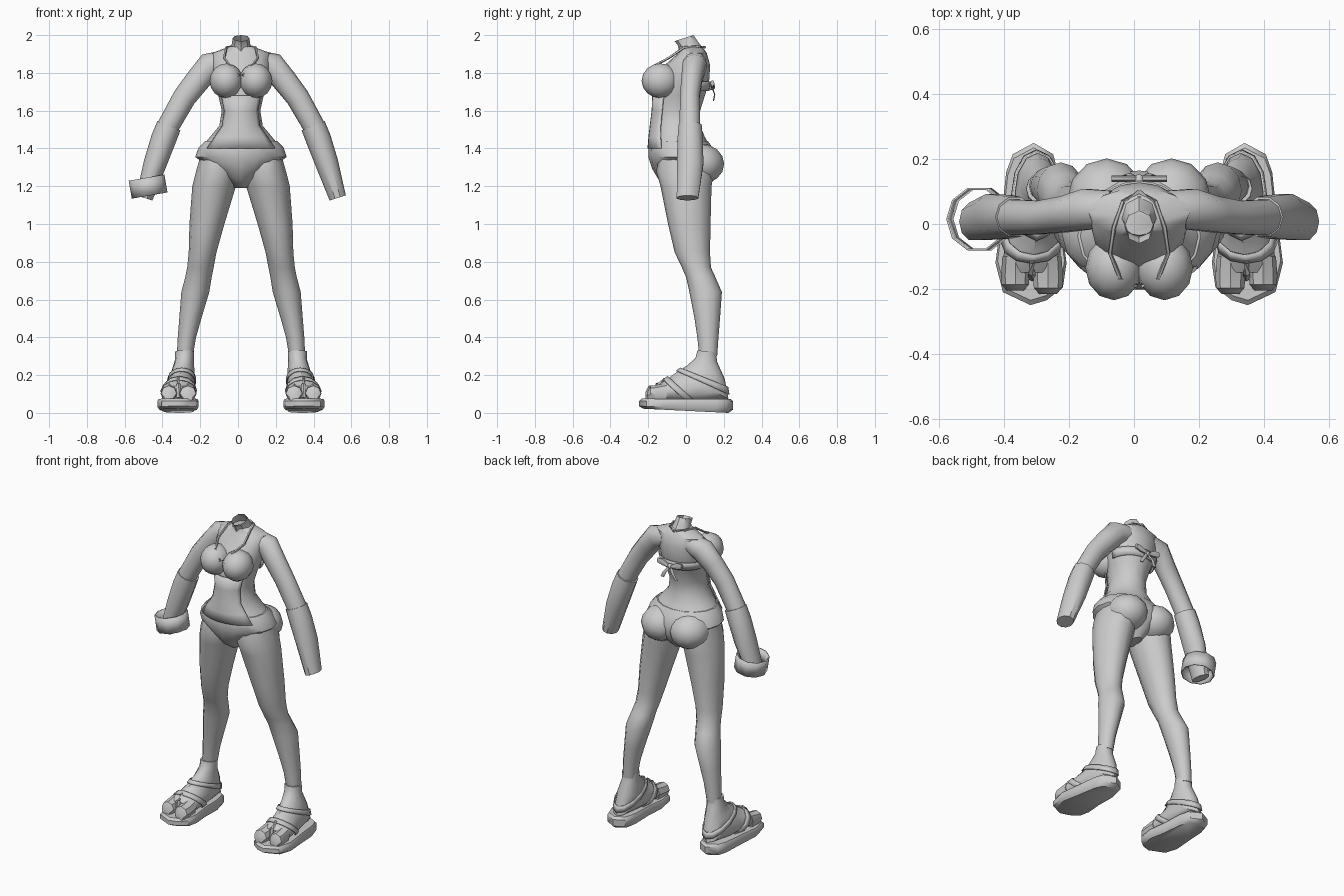
import bpy, bmesh, math
from mathutils import Vector

if "Cube" in bpy.data.objects:
    bpy.data.objects.remove(bpy.data.objects["Cube"])

CX = 0.016  # body centre line


def oval(c, u, v, n=12, a0=0.0, a1=None):
    """Points on an ellipse, or on an arc when a1 is given."""
    c, u, v = Vector(c), Vector(u), Vector(v)
    if a1 is None:
        angs = [2 * math.pi * i / n for i in range(n)]
    else:
        angs = [a0 + (a1 - a0) * i / n for i in range(n + 1)]
    return [c + u * math.cos(a) + v * math.sin(a) for a in angs]


def level(z, x0, x1, y0, y1, n=12, **k):
    return oval(((x0 + x1) / 2, (y0 + y1) / 2, z), ((x1 - x0) / 2, 0, 0), (0, (y1 - y0) / 2, 0), n, **k)


def finish(name, bm, side, thick=0, angle=42):
    for v in bm.verts:
        v.co.x = CX + side * v.co.x
    bmesh.ops.recalc_face_normals(bm, faces=bm.faces)
    me = bpy.data.meshes.new(name)
    bm.to_mesh(me)
    bm.free()
    ob = bpy.data.objects.new(name, me)
    bpy.context.collection.objects.link(ob)
    if thick:
        m = ob.modifiers.new("thickness", 'SOLIDIFY')
        m.thickness, m.offset = thick, 0
    bpy.ops.object.select_all(action='DESELECT')
    ob.select_set(True)
    bpy.context.view_layer.objects.active = ob
    bpy.ops.object.shade_smooth_by_angle(angle=math.radians(angle))
    return ob


def loft(name, rings, side=1, closed=True, caps=(True, True), thick=0):
    bm = bmesh.new()
    rows = [[bm.verts.new(p) for p in r] for r in rings]
    n = len(rows[0])
    for a, b in zip(rows, rows[1:]):
        for i in range(n if closed else n - 1):
            j = (i + 1) % n
            bm.faces.new((a[i], a[j], b[j], b[i]))
    if closed:
        for want, r in zip(caps, (rows[0], rows[-1])):
            if want:
                bm.faces.new(r)
    return finish(name, bm, side, thick)


def blob(name, c, r, side=1, seg=12, rows=8):
    bm = bmesh.new()
    bmesh.ops.create_uvsphere(bm, u_segments=seg, v_segments=rows, radius=1)
    for v in bm.verts:
        v.co = Vector([c[i] + v.co[i] * r[i] for i in range(3)])
    return finish(name, bm, side)


def limb(path, n=10):
    """Rings across a path in the xz plane: (x, y, z, radius, y radius)."""
    rings = []
    for i, (x, y, z, r, ry) in enumerate(path):
        a, b = path[max(i - 1, 0)], path[min(i + 1, len(path) - 1)]
        d = Vector((b[0] - a[0], 0, b[2] - a[2])).normalized()
        rings.append(oval((x, y, z), (-d.z * r, 0, d.x * r), (0, ry, 0), n))
    return rings


def tube(name, pts, r, side=1):
    rings = []
    for i, p in enumerate(pts):
        d = Vector(pts[min(i + 1, len(pts) - 1)]) - Vector(pts[max(i - 1, 0)])
        u = d.orthogonal().normalized()
        rings.append(oval(p, u * r, d.cross(u).normalized() * r, 5))
    return loft(name, rings, side)


# Torso: z, half width, front y, back y
TORSO = [(1.94, .06, -.035, .085), (1.905, .155, -.04, .11), (1.84, .152, -.115, .128),
         (1.75, .145, -.15, .122), (1.68, .12, -.165, .10), (1.60, .102, -.168, .075),
         (1.52, .115, -.178, .075), (1.46, .165, -.185, .10), (1.40, .215, -.19, .135)]
loft("torso", [level(z, -w, w, f, b, 16) for z, w, f, b in TORSO])

# Front swimsuit panel lying just over the belly
loft("suit_front_panel", [level(z, -w - .006, w + .006, f - .01, b, 10, a0=math.pi * 1.2, a1=math.pi * 1.8)
                          for z, w, f, b in TORSO[4:]], closed=False, thick=.008)

# Swimsuit briefs
BRIEFS = [(1.44, .19, -.19, .115), (1.405, .225, -.197, .14), (1.355, .242, -.2, .165),
          (1.29, .155, -.178, .16), (1.235, .075, -.145, .13), (1.19, .035, -.08, .08)]
loft("suit_briefs", [level(z, -w, w, f, b, 16) for z, w, f, b in BRIEFS])

# Open neck, tilted forward
loft("neck", [oval((0, .028, 1.915), (.062, 0, 0), (0, .065, .012), 8),
              oval((0, .01, 1.955), (.048, 0, 0), (0, .052, .012), 8),
              oval((0, -.01, 1.984), (.045, 0, 0), (0, .05, .016), 8)], caps=(True, False))

# Back band and bow
loft("suit_back_band", [level(z, -w, w, -.13, b, 12, a0=0, a1=math.pi)
                        for z, w, b in ((1.755, .152, .13), (1.705, .138, .12))], closed=False, thick=.006)
blob("bow_knot", (0, .135, 1.725), (.016, .02, .016), seg=8, rows=6)

ARM = [(.085, .045, 1.86, .06, .06), (.165, .045, 1.838, .072, .066), (.23, .03, 1.76, .066, .058),
       (.30, .02, 1.67, .062, .054), (.393, .02, 1.505, .058, .058), (.42, .02, 1.44, .055, .058)]
SLEEVE = [(.382, .022, 1.52, .066, .064), (.41, .022, 1.45, .067, .07),
          (.455, .022, 1.32, .061, .074), (.512, .008, 1.138, .045, .06)]
# Leg: z, inner x, outer x, front y, back y
LEG = [(1.36, .03, .215, -.14, .13), (1.28, .015, .238, -.158, .15), (1.2, .027, .258, -.135, .135),
       (1.0, .088, .273, -.095, .13), (.85, .13, .277, -.06, .127), (.77, .145, .285, -.022, .132),
       (.72, .155, .295, .0, .155), (.64, .168, .316, .018, .19), (.5, .21, .327, .045, .18),
       (.4, .238, .335, .06, .172), (.3, .255, .34, .07, .165)]
# Foot: rear (y, z), front (y, z), centre x, half width
FOOT = [((.158, .325), (.06, .33), .298, .05), ((.165, .27), (.05, .29), .30, .05),
        ((.205, .18), (.005, .25), .308, .062), ((.225, .075), (-.05, .215), .318, .072),
        ((.08, .06), (-.085, .19), .325, .08), ((-.08, .06), (-.115, .17), .33, .088),
        ((-.15, .06), (-.15, .145), .33, .085)]
SOLE = [(.235, -.195), (.285, -.235), (.335, -.25), (.42, -.21), (.443, -.12), (.425, .02),
        (.41, .16), (.39, .215), (.325, .25), (.265, .215), (.245, .14), (.24, .0), (.224, -.12)]


def foot_ring(b, f, x, w, grow=0):
    b, f = Vector((x, *b)), Vector((x, *f))
    h = (f - b) / 2
    return oval((b + f) / 2, h + h.normalized() * grow, (w + grow, 0, 0), 12)


def sole_ring(k, z_toe, z_heel):
    return [(.33 + (x - .33) * k, y * k, z_toe + (z_heel - z_toe) * (y + .25) / .5) for x, y in SOLE]


for s, tag in ((-1, "left"), (1, "right")):
    # Bust and seat
    blob("bust_" + tag, (.078, -.135, 1.758), (.088, .1, .092), s)
    blob("suit_seat_" + tag, (.1, .075, 1.318), (.122, .127, .108), s)
    # Halter strap and neckline
    tube("halter_strap_" + tag, [(.01, -.19, 1.785), (.06, -.165, 1.84), (.09, -.09, 1.88),
                                 (.078, -.01, 1.935), (.05, .07, 1.94), (0, .1, 1.935)], .007, s)
    # Bow loop and tail
    loft("bow_loop_" + tag, [oval((x, .14, z), (0, .01, 0), (0, 0, h), 6)
                             for x, z, h in ((.005, 1.725, .008), (.05, 1.74, .022), (.085, 1.745, .016))], s)
    loft("bow_tail_" + tag, [oval((x, y, z), (.012, 0, 0), (0, .004, 0), 6)
                             for x, y, z in ((.005, .14, 1.72), (.03, .152, 1.685), (.05, .145, 1.65))], s)
    # Arm and forearm sleeve
    loft("upper_arm_" + tag, limb(ARM), s)
    loft("forearm_" + tag, limb(SLEEVE), s)
    # Leg
    loft("leg_" + tag, [level(*r, 12) for r in LEG], s)
    # Split-toed foot
    loft("foot_" + tag, [foot_ring(*r) for r in FOOT], s)
    for nm, x, w, tip in (("big_toe_", .281, .046, -.215), ("small_toes_", .382, .044, -.205)):
        loft(nm + tag, [oval((x, y, .06 + h), (w * k, 0, 0), (0, 0, h), 8)
                        for y, h, k in ((-.1, .05, .9), (-.16, .043, 1), (tip + .018, .042, .95), (tip, .025, .6))], s)
    # Sandal straps wrapping the foot
    loft("instep_strap_" + tag, [foot_ring((.05, .06), (-.09, .187), .325, .08, .008),
                                 foot_ring((.0, .06), (-.115, .17), .33, .086, .008)], s, caps=(False, False), thick=.006)
    loft("ankle_strap_" + tag, [foot_ring((.215, .14), (-.022, .235), .313, .066, .006),
                                foot_ring((.222, .1), (-.045, .22), .316, .07, .006)], s, caps=(False, False), thick=.006)
    tube("toe_thong_" + tag, [(.331, -.165, .08), (.331, -.15, .15), (.331, -.11, .178)], .012, s)
    # Sandal sole
    loft("sandal_sole_" + tag, [sole_ring(.9, .022, .0), sole_ring(1, .036, .018),
                                sole_ring(1, .062, .06), sole_ring(.94, .075, .074)], s)

# Loose open bangle on one wrist
axis, across = Vector((.17, 0, -.985)), Vector((.985, 0, .17))
mid = Vector((-.492, .015, 1.198))
loft("bangle", [oval(mid + axis * t, across * .093, (0, .098, 0), 10) for t in (-.048, .048)],
     caps=(False, False), thick=.006)
